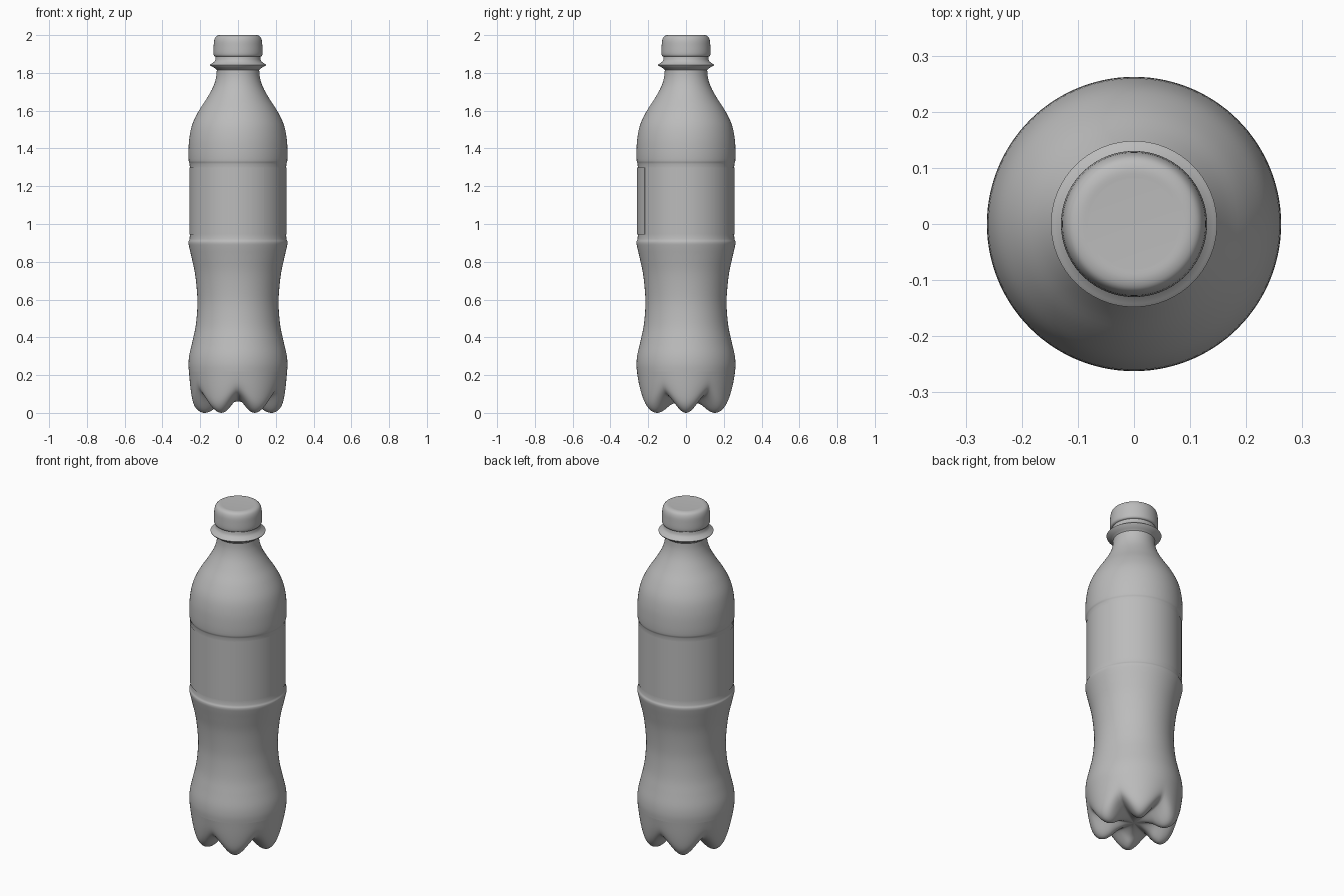
import bpy, bmesh, math
from mathutils import Vector

cube = bpy.data.objects.get("Cube")
if cube:
    bpy.data.objects.remove(cube)

SEG = 120      # steps around the bottle
FEET = 6       # moulded lobes under the base

plastic = bpy.data.materials.new("grey plastic")
plastic.use_nodes = True
GREY = (0.5, 0.5, 0.5, 1)
plastic.diffuse_color = GREY
plastic.node_tree.nodes["Principled BSDF"].inputs["Base Color"].default_value = GREY


def smooth_path(points, steps=4):
    """Catmull-Rom curve through (radius, height) points."""
    p = [Vector(q) for q in points]
    p = [p[0]] + p + [p[-1]]
    out = []
    for a, b, c, d in zip(p, p[1:], p[2:], p[3:]):
        for i in range(steps):
            t = i / steps
            out.append(0.5 * (2 * b + (c - a) * t + (2 * a - 5 * b + 4 * c - d) * t * t
                              + (3 * b - a - 3 * c + d) * t ** 3))
    return out + [p[-1]]


def lathe(name, path_at, cap_start=False, cap_end=False, angle=50):
    """Skin rings whose profile may change with the angle."""
    bm = bmesh.new()
    columns = []
    for s in range(SEG):
        a = 2 * math.pi * s / SEG
        columns.append([bm.verts.new((r * math.cos(a), r * math.sin(a), z))
                        for r, z in path_at(a)])
    for s in range(SEG):
        left, right = columns[s], columns[(s + 1) % SEG]
        for i in range(len(left) - 1):
            bm.faces.new((left[i], right[i], right[i + 1], left[i + 1]))
    if cap_start:
        bm.faces.new([c[0] for c in reversed(columns)])
    if cap_end:
        bm.faces.new([c[-1] for c in columns])
    return finish(name, bm, angle)


def finish(name, bm, angle):
    bmesh.ops.recalc_face_normals(bm, faces=bm.faces)
    mesh = bpy.data.meshes.new(name)
    bm.to_mesh(mesh)
    bm.free()
    mesh.materials.append(plastic)
    obj = bpy.data.objects.new(name, mesh)
    bpy.context.collection.objects.link(obj)
    bpy.ops.object.select_all(action='DESELECT')
    obj.select_set(True)
    bpy.context.view_layer.objects.active = obj
    bpy.ops.object.shade_smooth_by_angle(angle=math.radians(angle))
    return obj


# Base: blend a foot profile and a valley profile around the bottle
foot = smooth_path([(0.003, 0.06), (0.05, 0.057), (0.1, 0.04), (0.14, 0.012), (0.175, 0.0),
                    (0.21, 0.012), (0.236, 0.05), (0.25, 0.12), (0.26, 0.22)])
valley = smooth_path([(0.003, 0.06), (0.05, 0.064), (0.1, 0.072), (0.14, 0.08), (0.175, 0.088),
                      (0.21, 0.102), (0.235, 0.125), (0.25, 0.16), (0.26, 0.22)])


def base_path(a):
    w = (0.5 + 0.5 * math.cos(FEET * a)) ** 0.7
    return [v.lerp(f, w) for f, v in zip(foot, valley)]


lathe("petal_base", base_path, cap_start=True, angle=80)

# Body: waist, label recess, shoulder and neck
body = smooth_path([(0.26, 0.22), (0.262, 0.26), (0.257, 0.31), (0.241, 0.38), (0.224, 0.46),
                    (0.215, 0.56), (0.217, 0.64), (0.228, 0.74), (0.245, 0.82), (0.259, 0.88),
                    (0.262, 0.905), (0.255, 0.94), (0.255, 1.12), (0.255, 1.3), (0.261, 1.335),
                    (0.262, 1.39), (0.257, 1.46), (0.241, 1.53), (0.207, 1.6), (0.165, 1.665),
                    (0.132, 1.725), (0.116, 1.775), (0.112, 1.82)])
lathe("body", lambda a: body)

# Support ring around the neck
ring = [(0.112, 1.815), (0.122, 1.825), (0.146, 1.838), (0.148, 1.843),
        (0.142, 1.848), (0.126, 1.858), (0.119, 1.87), (0.118, 1.89)]
lathe("neck_ring", lambda a: ring)

# Cap with a rounded top edge
cap = smooth_path([(0.116, 1.885), (0.126, 1.89), (0.13, 1.905), (0.129, 1.94),
                   (0.126, 1.972), (0.117, 1.992), (0.1, 2.0), (0.08, 2.0)])
lathe("cap", lambda a: cap, cap_start=True, cap_end=True)

# Wrapped label: a slight spiral, so its ends overlap in a thin vertical seam
bm = bmesh.new()
START = math.radians(-58)
for z0, z1 in [(0.945, 1.3)]:
    rows = []
    for s in range(SEG + 1):
        a = START + 2 * math.pi * s / SEG
        r = 0.256 + 0.003 * s / SEG
        rows.append([bm.verts.new((r * math.cos(a), r * math.sin(a), z)) for z in (z0, z1)])
    for p, q in zip(rows, rows[1:]):
        bm.faces.new((p[0], q[0], q[1], p[1]))
    bm.faces.new((rows[0][0], rows[0][1], rows[-1][1], rows[-1][0]))
finish("label", bm, 40)
